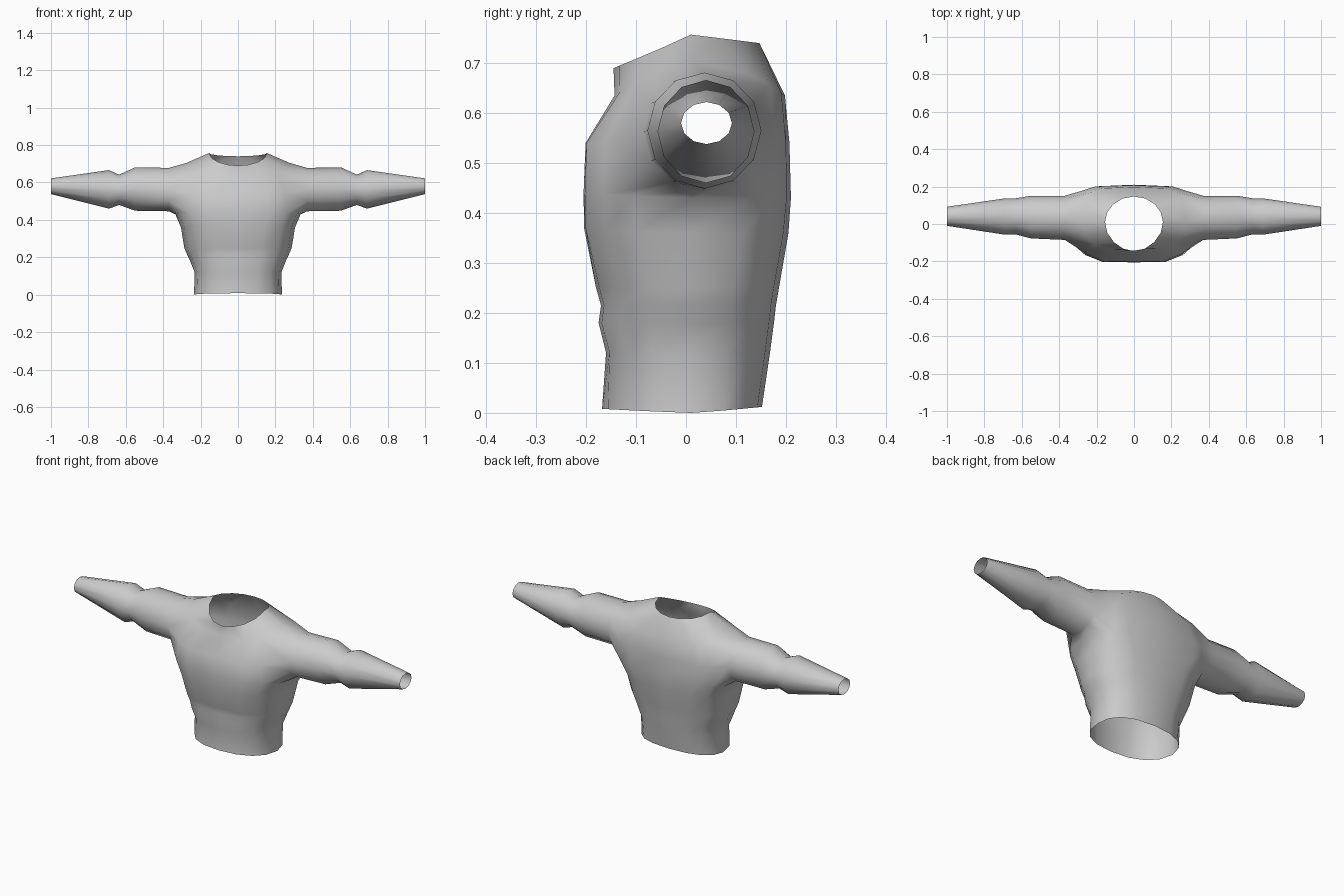
import bpy, bmesh
from math import sin, cos, pi, atan2

if "Cube" in bpy.data.objects:
    bpy.data.objects.remove(bpy.data.objects["Cube"])

N = 16
bm = bmesh.new()


def spow(v, p):
    return (1 if v >= 0 else -1) * abs(v) ** p


def torso_ring(zf, zs, zb, hw, yf, yb, nf, nb, crease, yc=0.01):
    """Boxy oval ring; front, side and back heights may differ."""
    ring = []
    for k in range(N):
        a = 2 * pi * k / N
        c, s = cos(a), sin(a)
        n = nb if s > 0 else nf
        if abs(c) < 1e-6:
            c = 0
        x = hw * spow(c, 2 / n)
        y = yc + (yb - yc if s > 0 else yc - yf) * spow(s, 2 / n)
        z = zs + ((zb if s > 0 else zf) - zs) * abs(s)
        if k == 3 * N // 4:
            y += crease
        ring.append(bm.verts.new((x, y, z)))
    return ring


# Torso: waist, abdomen, chest, shoulders, neck opening
levels = [
    (0.008, 0.0, 0.012, 0.235, -0.168, 0.152, 2.3, 2.4, 0.0),
    (0.12, 0.12, 0.12, 0.232, -0.164, 0.168, 2.4, 2.5, 0.004),
    (0.18, 0.18, 0.18, 0.256, -0.181, 0.176, 2.4, 2.6, 0.006),
    (0.215, 0.215, 0.215, 0.272, -0.176, 0.180, 2.4, 2.6, 0.006),
    (0.25, 0.25, 0.25, 0.287, -0.186, 0.186, 2.4, 2.6, 0.006),
    (0.37, 0.36, 0.36, 0.305, -0.214, 0.205, 2.6, 3.0, 0.010),
    (0.44, 0.43, 0.43, 0.335, -0.215, 0.210, 2.8, 3.6, 0.010),
    (0.54, 0.55, 0.54, 0.320, -0.211, 0.207, 2.8, 4.5, 0.010),
    (0.635, 0.705, 0.635, 0.275, -0.143, 0.198, 2.5, 4.0, 0.0),
    (0.69, 0.757, 0.74, 0.155, -0.145, 0.147, 1.9, 2.0, 0.0),
]
rings = [torso_ring(*lv) for lv in levels]
for i in range(len(rings) - 1):
    for k in range(N):
        if i in (6, 7) and (k + 2) % 8 < 4:      # leave the arm holes open
            continue
        j = (k + 1) % N
        bm.faces.new((rings[i][k], rings[i][j], rings[i + 1][j], rings[i + 1][k]))

# Arms: loft outward from each arm hole (x, y centre, z centre, y radius, z radius)
stations = [
    (0.37, 0.033, 0.562, 0.118, 0.116),
    (0.55, 0.037, 0.565, 0.114, 0.116),
    (0.635, 0.041, 0.561, 0.096, 0.081),
    (0.69, 0.040, 0.563, 0.097, 0.103),
    (1.0, 0.041, 0.580, 0.051, 0.042),
]
for side, mid in ((1, 0), (-1, N // 2)):
    hole = [rings[i][(mid + d) % N] for i in (6, 8) for d in range(-2, 3)]
    hole += [rings[7][(mid + d) % N] for d in (-2, 2)]
    hole.sort(key=lambda v: (atan2(v.co.z - 0.56, v.co.y - 0.033) + pi / 2 + 0.3) % (2 * pi))
    prev, m = hole, len(hole)
    for x, yc, zc, ry, rz in stations:
        cur = [bm.verts.new((side * x,
                             yc + ry * cos(2 * pi * i / m - pi / 2),
                             zc + rz * sin(2 * pi * i / m - pi / 2))) for i in range(m)]
        for i in range(m):
            j = (i + 1) % m
            bm.faces.new((prev[i], prev[j], cur[j], cur[i]))
        prev = cur

# Clean up and make the object
bmesh.ops.delete(bm, geom=[v for v in bm.verts if not v.link_faces], context='VERTS')
bmesh.ops.recalc_face_normals(bm, faces=bm.faces[:])
for f in bm.faces:
    f.smooth = True
mesh = bpy.data.meshes.new("upper_body")
bm.to_mesh(mesh)
bm.free()
bpy.context.collection.objects.link(bpy.data.objects.new("upper_body", mesh))
